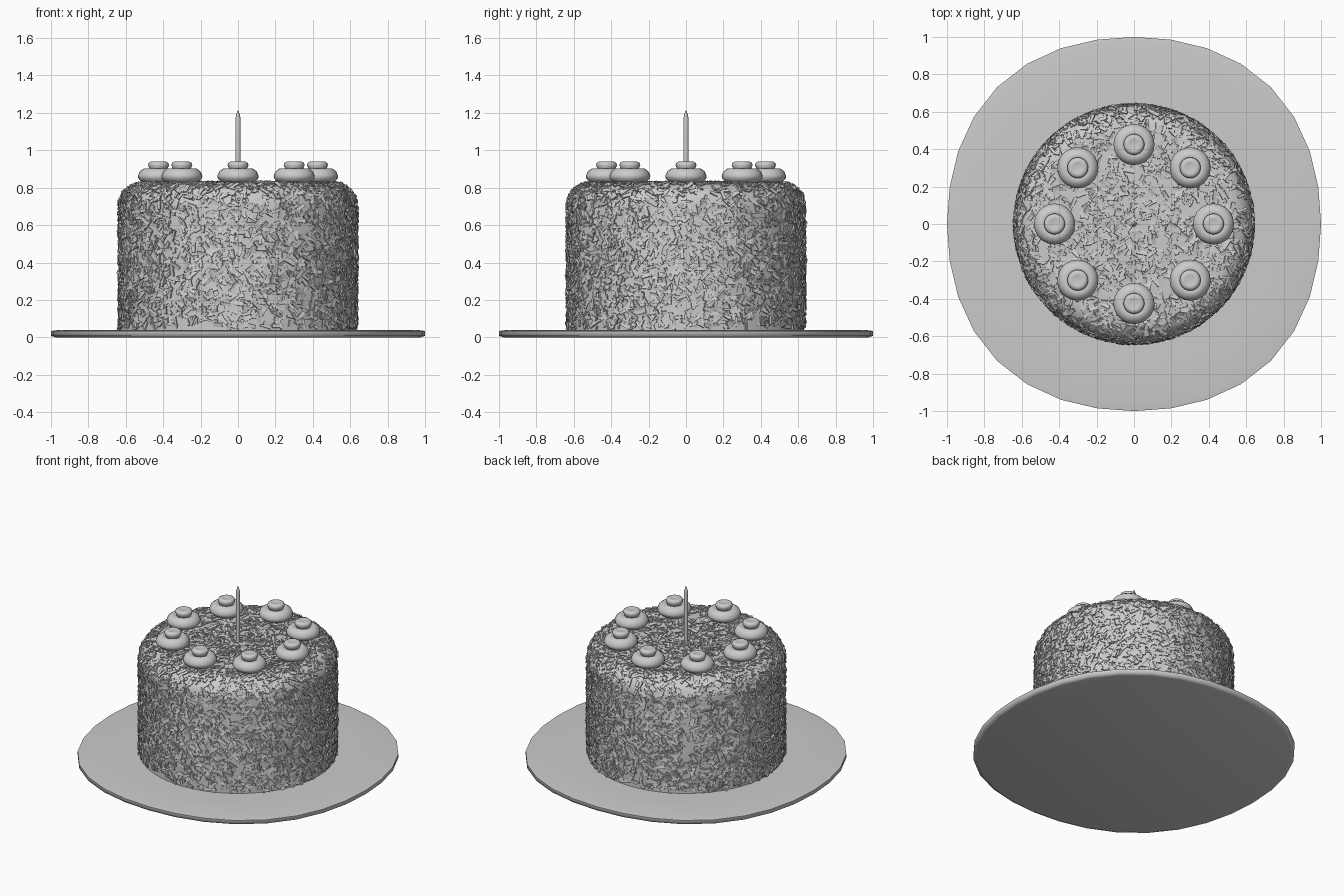
import bpy, math, random
from mathutils import Vector

if "Cube" in bpy.data.objects:
    bpy.data.objects.remove(bpy.data.objects["Cube"])

random.seed(7)


def make_object(name, verts, faces, angle=40):
    mesh = bpy.data.meshes.new(name)
    mesh.from_pydata(verts, [], faces)
    mesh.update()
    ob = bpy.data.objects.new(name, mesh)
    bpy.context.collection.objects.link(ob)
    if angle:
        bpy.ops.object.select_all(action='DESELECT')
        ob.select_set(True)
        bpy.context.view_layer.objects.active = ob
        bpy.ops.object.shade_smooth_by_angle(angle=math.radians(angle))
    return ob


def lathe(name, profile, sides, centre=(0, 0), square=0.0, angle=40):
    """Revolve (radius, z) points, bottom to top, with capped ends."""
    verts, faces = [], []
    for r, z in profile:
        for i in range(sides):
            a = 2 * math.pi * i / sides
            k = r * (1 + square * math.sin(2 * a) ** 2)
            verts.append((centre[0] + k * math.cos(a), centre[1] + k * math.sin(a), z))
    for j in range(len(profile) - 1):
        for i in range(sides):
            n = (i + 1) % sides
            faces.append((j * sides + i, j * sides + n, (j + 1) * sides + n, (j + 1) * sides + i))
    faces.append(tuple(reversed(range(sides))))
    top = (len(profile) - 1) * sides
    faces.append(tuple(range(top, top + sides)))
    return make_object(name, verts, faces, angle)


# plate, slightly squarish round
lathe("plate", [(0.975, 0), (1.0, 0.008), (1.0, 0.034), (0.97, 0.038), (0.75, 0.04)],
      32, square=0.035, angle=80)

# cake body with rounded top edge
R, TOP, BOTTOM, FILLET = 0.632, 0.822, 0.04, 0.12
corner = [(R - FILLET + FILLET * math.cos(t * math.pi / 16),
           TOP - FILLET + FILLET * math.sin(t * math.pi / 16)) for t in range(9)]
lathe("cake", [(R, BOTTOM)] + corner, 64)


# chocolate flakes scattered over the cake surface
def surface_point():
    a = random.uniform(0, 2 * math.pi)
    side = 2 * math.pi * R * (TOP - FILLET - BOTTOM)
    edge = 2 * math.pi * (R - 0.04) * FILLET * math.pi / 2
    flat = math.pi * (R - FILLET) ** 2
    pick = random.uniform(0, side + edge + flat)
    if pick < side:
        r, z, t = R, random.uniform(BOTTOM + 0.015, TOP - FILLET), 0
    elif pick < side + edge:
        t = random.uniform(0, math.pi / 2)
        r, z = R - FILLET + FILLET * math.cos(t), TOP - FILLET + FILLET * math.sin(t)
    else:
        r, z, t = (R - FILLET) * math.sqrt(random.random()), TOP, math.pi / 2
    out = Vector((math.cos(a), math.sin(a), 0))
    point = out * r + Vector((0, 0, z))
    normal = out * math.cos(t) + Vector((0, 0, math.sin(t)))
    return point, normal, Vector((-math.sin(a), math.cos(a), 0))


BOX = [(0, 3, 2, 1), (4, 5, 6, 7), (0, 1, 5, 4), (1, 2, 6, 5), (2, 3, 7, 6), (3, 0, 4, 7)]
verts, faces = [], []
for _ in range(5500):
    p, n, u = surface_point()
    v = n.cross(u)
    spin = random.uniform(0, 2 * math.pi)
    length = u * math.cos(spin) + v * math.sin(spin)
    length = (length + n * random.uniform(-0.25, 0.25)).normalized()
    width = n.cross(length).normalized()
    width = (width + n * random.uniform(-0.3, 0.3)).normalized()
    up = length.cross(width).normalized()
    hl, hw, hh = random.uniform(0.018, 0.032), random.uniform(0.006, 0.011), 0.004
    p = p + n * random.uniform(0.0, 0.006)
    base = len(verts)
    for dz in (-hh, hh):
        for dx, dy in ((-hl, -hw), (hl, -hw), (hl, hw), (-hl, hw)):
            q = p + length * dx + width * dy + up * dz
            q.z = max(q.z, BOTTOM)
            verts.append(q)
    faces += [tuple(base + i for i in f) for f in BOX]
make_object("chocolate_flakes", verts, faces, angle=0)

# eight cream swirls in a ring
SWIRL = [(0.06, 0.815), (0.092, 0.833), (0.108, 0.85), (0.11, 0.865), (0.1, 0.887),
         (0.08, 0.902), (0.06, 0.904), (0.046, 0.897), (0.05, 0.907), (0.056, 0.92),
         (0.052, 0.933), (0.04, 0.94), (0.028, 0.938), (0.012, 0.935)]
for i in range(8):
    a = i * math.pi / 4
    lathe(f"cream_swirl_{i + 1}", SWIRL, 20, (0.425 * math.cos(a), 0.425 * math.sin(a)), angle=80)

# candle with pointed tip
lathe("candle", [(0.014, 0.8), (0.014, 1.165), (0.011, 1.185), (0.005, 1.205), (0.002, 1.213)], 12)
